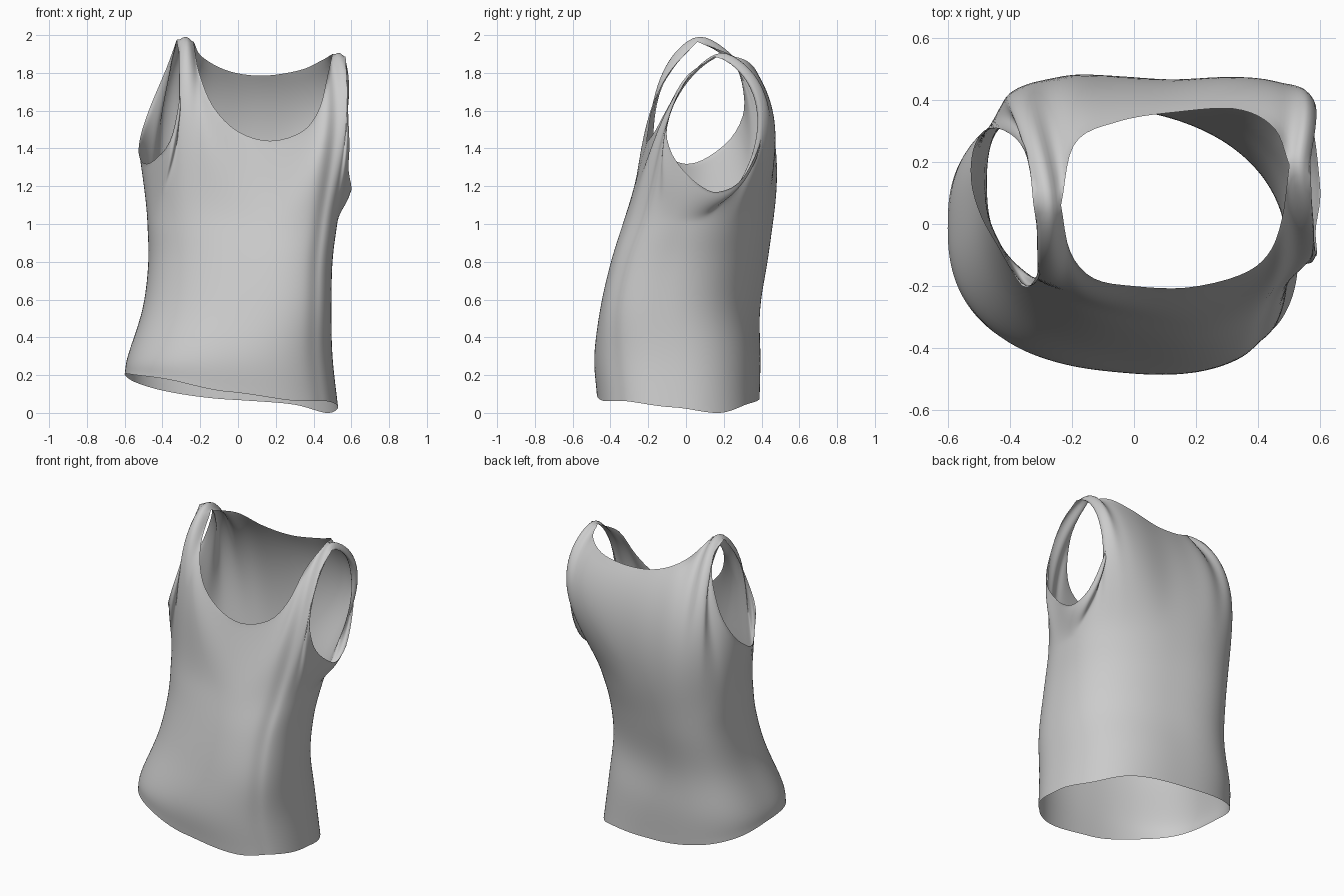
import bpy, bmesh, math
from mathutils import Vector as V

if "Cube" in bpy.data.objects:
    bpy.data.objects.remove(bpy.data.objects["Cube"])


def spline(pts, t, closed=False):
    """Catmull-Rom through pts, t in 0..1"""
    n = len(pts)
    m = n if closed else n - 1
    i = min(int(t * m), m - 1)
    f = t * m - i

    def get(k):
        if closed:
            return pts[k % n]
        if k < 0:
            return pts[0] * 2 - pts[1]
        if k >= n:
            return pts[-1] * 2 - pts[-2]
        return pts[k]
    a, b, c, d = (get(i + k) for k in (-1, 0, 1, 2))
    return 0.5 * (2 * b + (c - a) * f + (2 * a - 5 * b + 4 * c - d) * f * f
                  + (3 * b - a - 3 * c + d) * f ** 3)


def vecs(*p):
    return [V(q) for q in p]


# Opening edges
shoulder_l = vecs((-.325, .07, 1.975), (-.27, .07, 2.02), (-.235, .06, 1.965))   # arm to neck
shoulder_r = vecs((.50, .19, 1.90), (.53, .19, 1.93), (.57, .15, 1.885))         # neck to arm
neck_front = [shoulder_l[2]] + vecs(
    (-.205, -.09, 1.80), (-.13, -.175, 1.62), (0, -.2, 1.49), (.17, -.205, 1.44),
    (.34, -.165, 1.49), (.43, -.10, 1.61), (.475, .01, 1.79)) + [shoulder_r[0]]
neck_back = [shoulder_r[0]] + vecs(
    (.45, .31, 1.87), (.33, .37, 1.815), (.13, .36, 1.785), (-.05, .33, 1.81),
    (-.19, .26, 1.885)) + [shoulder_l[2]]
arm_right = [shoulder_r[2]] + vecs(
    (.575, .01, 1.78), (.585, -.095, 1.55), (.59, -.09, 1.41), (.585, -.02, 1.29),
    (.60, .08, 1.2), (.595, .17, 1.17), (.58, .29, 1.23), (.555, .39, 1.42),
    (.545, .40, 1.58), (.545, .35, 1.76), (.55, .25, 1.86)) + [shoulder_r[2]]
arm_left = [shoulder_l[0]] + vecs(
    (-.34, .2, 1.93), (-.385, .28, 1.81), (-.465, .31, 1.62), (-.515, .25, 1.47),
    (-.525, .14, 1.37), (-.495, .03, 1.32), (-.44, -.07, 1.34), (-.36, -.2, 1.44),
    (-.315, -.17, 1.63), (-.30, -.08, 1.81)) + [shoulder_l[0]]

# At each shoulder: end direction of the cloth, and bulge half way up
FL = V((0, .85, .4)), V((0, -.015, 0))
BL = V((.1, -1, .35)), V((-.04, .025, 0))
FR = V((-.1, .85, .4)), V((.02, -.01, 0))
BR = V((-.2, -1, .35)), V((.04, .065, 0))
# edge, first angle, last angle, columns, shoulder at start, middle direction, shoulder at end
segments = [
    (neck_front, 244, 321, 32, FL, V((0, .25, 1)), FR),
    (shoulder_r, 321, 334, 6, FR, FR[0], FR),
    (arm_right, 334, 398, 40, FR, V((.2, .05, 1)), BR),
    (shoulder_r[::-1], 398, 411, 6, BR, BR[0], BR),
    (neck_back, 411, 481, 32, BR, V((0, -.5, .85)), BL),
    (shoulder_l[::-1], 481, 500, 6, BL, BL[0], BL),
    (arm_left, 500, 595, 40, BL, V((-.15, .05, 1)), FL),
    (shoulder_l, 595, 604, 6, FL, FL[0], FL),
]

# Body rings: z, x min, x max, y front, y back, skew, squareness
rings = [
    (0.0, -.60, .53, -.472, .39, -.06, 2.5),
    (.30, -.585, .50, -.487, .395, -.10, 2.5),
    (.55, -.505, .495, -.455, .392, -.20, 2.5),
    (.80, -.475, .50, -.398, .432, -.22, 2.5),
    (1.0, -.48, .525, -.335, .46, -.17, 2.5),
]
# Hem height every 30 degrees, starting at the wearer's side x+
hem = [.03, .0, .045, .07, .11, .16, .205, .2, .175, .11, .065, .062]


def ring_point(ring, deg):
    """Skewed superellipse that keeps the given y extents"""
    z, x0, x1, y0, y1, skew, p = ring
    c, s = math.cos(math.radians(deg)), math.sin(math.radians(deg))
    a, q = (x1 - x0) / 2, p / (p - 1)
    b = (((y1 - y0) / 2) ** q - abs(skew * a) ** q) ** (1 / q)
    x = a * math.copysign(abs(c) ** (2 / p), c)
    y = b * math.copysign(abs(s) ** (2 / p), s)
    # long soft drape fold near the front side seam
    y += (.006 + .012 * z) * math.exp(-((deg % 360 - 322) / 5) ** 2)
    if z == 0:
        z = max(0, spline(hem, (deg % 360) / 360, True))
    return V((x + (x0 + x1) / 2, y + (y0 + y1) / 2 + skew * x, z))


LOW, HIGH = 28, 26
columns = []
for edge, a0, a1, n, sh0, dm, sh1 in segments:
    for i in range(n):
        s = i / n
        top = spline(edge, s)
        ang = a0 + (a1 - a0) * s
        ctrl = [ring_point(r, ang) for r in rings]
        col = [spline(ctrl, j / LOW) for j in range(LOW)]
        # upper cloth: curve from the chest ring to the opening edge
        w = abs(2 * s - 1)
        if len(edge) == 3:      # across a strap
            w = 1
        direction, bulge = sh0 if s < .5 else sh1
        end = dm.normalized().lerp(direction.normalized(), w ** 2.5)
        p0 = ctrl[-1]
        dist = (top - p0).length
        t0 = (ctrl[-1] - ctrl[-2]).normalized() * dist
        t1 = end * dist
        for j in range(HIGH + 1):
            f = j / HIGH
            col.append(p0 * (2 * f ** 3 - 3 * f * f + 1) + t0 * (f ** 3 - 2 * f * f + f)
                       + top * (3 * f * f - 2 * f ** 3) + t1 * (f ** 3 - f * f)
                       + bulge * 16 * (f - f * f) ** 2 * w ** 1.5)
        columns.append(col)

# Tank top: one open sheet, joined along the shoulder seams
bm = bmesh.new()
grid = [[bm.verts.new(p) for p in col] for col in columns]
for i, a in enumerate(grid):
    b = grid[(i + 1) % len(grid)]
    for j in range(len(a) - 1):
        bm.faces.new((a[j], b[j], b[j + 1], a[j + 1]))
bmesh.ops.remove_doubles(bm, verts=bm.verts, dist=1e-4)
# relax the cloth, keeping opening edges in place
inner = [v for v in bm.verts if not v.is_boundary]
for _ in range(8):
    bmesh.ops.smooth_vert(bm, verts=inner, factor=.4,
                          use_axis_x=True, use_axis_y=True, use_axis_z=True)
for f in bm.faces:
    f.smooth = True
mesh = bpy.data.meshes.new("tank_top")
bm.to_mesh(mesh)
bm.free()
shirt = bpy.data.objects.new("tank_top", mesh)
bpy.context.collection.objects.link(shirt)
